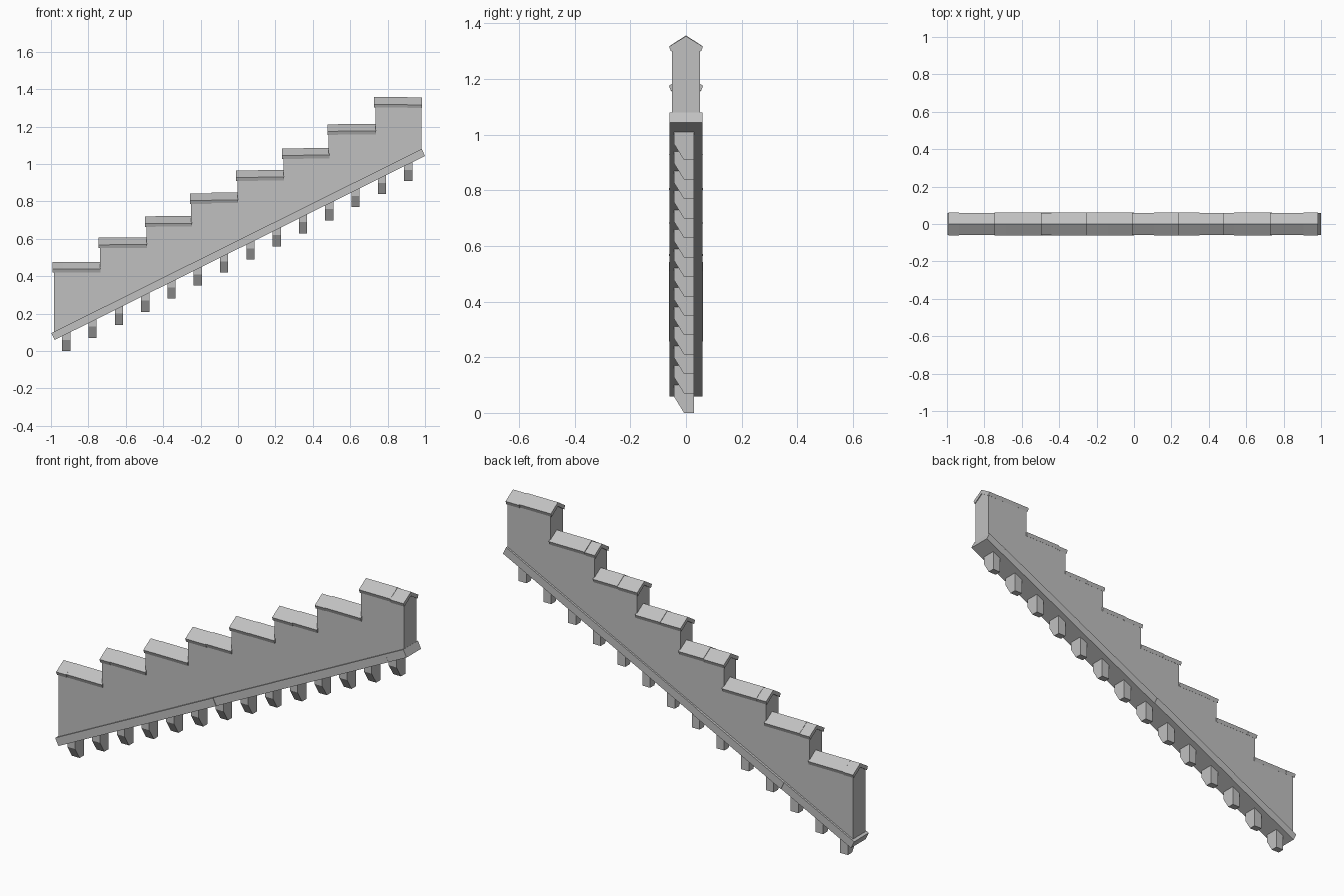
import bpy, bmesh, random
from mathutils import Vector

random.seed(4)
if "Cube" in bpy.data.objects:
    bpy.data.objects.remove(bpy.data.objects["Cube"])

stone = bpy.data.materials.new("grey_stone")
stone.use_nodes = True
GREY = (0.53, 0.53, 0.53, 1)
stone.diffuse_color = GREY
stone.node_tree.nodes["Principled BSDF"].inputs["Base Color"].default_value = GREY


def prism(bm, profile, offset):
    """Extrude a closed 3D outline along an offset."""
    face = bm.faces.new([bm.verts.new(p) for p in profile])
    moved = bmesh.ops.extrude_face_region(bm, geom=[face])["geom"]
    bmesh.ops.translate(bm, vec=Vector(offset),
                        verts=[v for v in moved if isinstance(v, bmesh.types.BMVert)])


def finish(name, bm):
    bmesh.ops.recalc_face_normals(bm, faces=bm.faces)
    mesh = bpy.data.meshes.new(name)
    bm.to_mesh(mesh)
    bm.free()
    mesh.materials.append(stone)
    bpy.context.collection.objects.link(bpy.data.objects.new(name, mesh))


edges = [-0.985, -0.738, -0.49, -0.25, -0.003, 0.243, 0.485, 0.735, 0.98]
tops = [0.477, 0.607, 0.72, 0.845, 0.967, 1.086, 1.212, 1.356]
SLOPE = 0.497


def rake(x):
    """Height of the sloping wall foot."""
    return 0.591 + SLOPE * x


# Wall: one stepped slab with small gables on each step
bm = bmesh.new()
outline = [(edges[-1], rake(edges[-1]) - 0.01), (edges[0], rake(edges[0]) - 0.01)]
for i, top in enumerate(tops):
    outline += [(edges[i], top - 0.05), (edges[i + 1], top - 0.05)]
prism(bm, [(x, -0.05, z) for x, z in outline], (0, 0.1, 0))
for i, top in enumerate(tops):
    x0 = edges[i]
    prism(bm, [(x0, -0.05, top - 0.05), (x0, 0.05, top - 0.05), (x0, 0, top - 0.016)],
          (edges[i + 1] - x0, 0, 0))
finish("stepped_wall", bm)

# Coping: two slightly uneven ridge tiles on each step
bm = bmesh.new()
for i, top in enumerate(tops):
    x0, x1 = edges[i] - 0.007, edges[i + 1] + 0.004
    split = x0 + (x1 - x0) * random.choice([0.22, 0.45, 0.7])
    for a, b in ((x0, split), (split, x1)):
        t = top + random.uniform(-0.003, 0.002)
        w = 0.06 + random.uniform(-0.002, 0.002)
        half = [(w, t - 0.038), (w - 0.007, t - 0.056)]
        section = [(0, t)] + half + [(0, t - 0.021)]
        section += [(-y, z) for y, z in reversed(half)]
        prism(bm, [(a, y, z) for y, z in section], (b - a, 0, 0))
finish("coping_tiles", bm)

# Sloping string course in lengths, its ends square to the slope
bm = bmesh.new()
joints = [-0.998, -0.6, -0.1, 0.4, 0.88, 0.982]
for a, b in zip(joints, joints[1:]):
    w = 0.06 + random.uniform(-0.002, 0.003)
    top_a, top_b = rake(a) + 0.001, rake(b) + 0.001
    side = [(a, top_a), (b, top_b), (b + 0.018, top_b - 0.037), (a + 0.018, top_a - 0.037)]
    prism(bm, [(x, -w, z) for x, z in side], (0, 2 * w, 0))
finish("string_course", bm)

# Corbels: brackets with a chamfered front foot
bm = bmesh.new()
for i in range(14):
    x = -0.918 + i * 0.1406
    z = SLOPE * (x + 0.918)
    section = [(0.028, 0), (-0.007, 0), (-0.044, 0.06), (-0.044, 0.105), (0.028, 0.105)]
    prism(bm, [(x - 0.022, y, z + h) for y, h in section], (0.044, 0, 0))
finish("corbels", bm)
